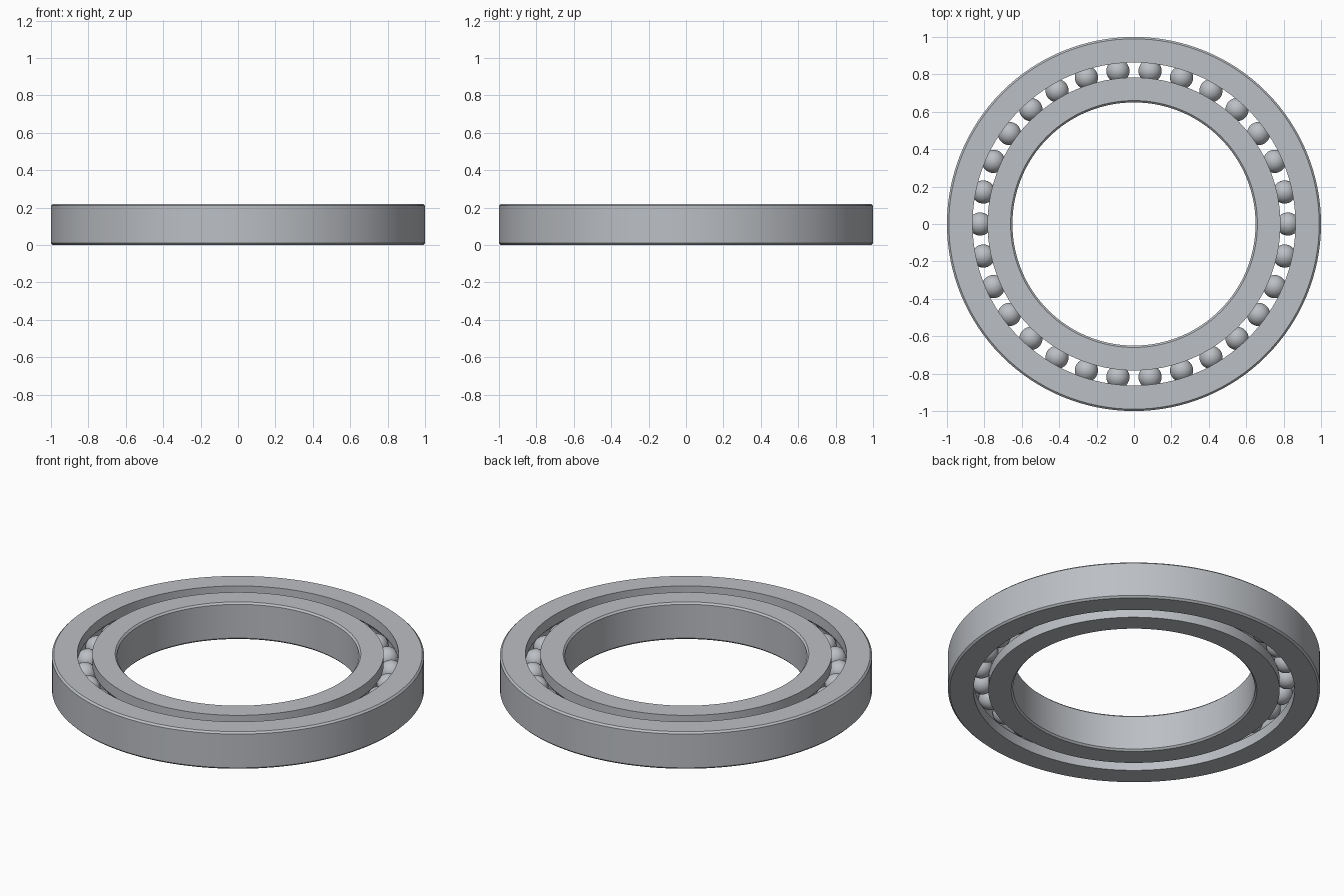
import bpy
import bmesh
from math import pi, sin, cos, asin, sqrt, radians
from mathutils import Matrix

HEIGHT = 0.22
MID = HEIGHT / 2
BEVEL = 0.01
PITCH = 0.823       # radius of the circle of ball centres
HALF_GAP = 0.04     # half the open gap between the rings
BALL_R = 0.062
GROOVE_R = 0.063
BALLS = 30
SEGMENTS = 128

if "Cube" in bpy.data.objects:
    bpy.data.objects.remove(bpy.data.objects["Cube"], do_unlink=True)

steel = bpy.data.materials.new("brushed steel")
steel.use_nodes = True
colour = (0.50, 0.52, 0.55, 1)
steel.diffuse_color = colour
steel.node_tree.nodes["Principled BSDF"].inputs["Base Color"].default_value = colour


def finish(bm, name):
    """Turn a bmesh into a smooth shaded steel object."""
    mesh = bpy.data.meshes.new(name)
    bm.to_mesh(mesh)
    bm.free()
    mesh.materials.append(steel)
    obj = bpy.data.objects.new(name, mesh)
    bpy.context.collection.objects.link(obj)
    bpy.ops.object.select_all(action="DESELECT")
    obj.select_set(True)
    bpy.context.view_layer.objects.active = obj
    bpy.ops.object.shade_smooth_by_angle(angle=radians(30))
    return obj


def race(name, rim, side):
    """Lathe a ring: chamfered at the rim, grooved on the face towards the balls."""
    wall = PITCH + side * HALF_GAP
    inset = rim - side * BEVEL
    profile = [(wall, 0), (inset, 0), (rim, BEVEL),
               (rim, HEIGHT - BEVEL), (inset, HEIGHT), (wall, HEIGHT)]
    # Arc of the ball groove, from its top edge to its bottom edge
    spread = pi / 2 - asin(HALF_GAP / GROOVE_R)
    steps = 12
    for i in range(steps + 1):
        a = spread * (1 - 2 * i / steps)
        profile.append((PITCH + side * GROOVE_R * cos(a), MID + GROOVE_R * sin(a)))

    bm = bmesh.new()
    verts = [bm.verts.new((r, 0, z)) for r, z in profile]
    edges = [bm.edges.new((v, verts[i - 1])) for i, v in enumerate(verts)]
    bmesh.ops.spin(bm, geom=verts + edges, cent=(0, 0, 0), axis=(0, 0, 1),
                   angle=2 * pi, steps=SEGMENTS, use_merge=True)
    bmesh.ops.remove_doubles(bm, verts=bm.verts, dist=0.00001)
    bmesh.ops.recalc_face_normals(bm, faces=bm.faces)
    return finish(bm, name)


# Outer and inner rings
race("outer_ring", 1.0, 1)
race("inner_ring", 0.65, -1)

# Balls evenly spaced in the groove
for n in range(BALLS):
    a = 2 * pi * n / BALLS
    bm = bmesh.new()
    bmesh.ops.create_uvsphere(bm, u_segments=32, v_segments=16, radius=BALL_R,
                              matrix=Matrix.Translation((PITCH * cos(a), PITCH * sin(a), MID)))
    finish(bm, f"ball_{n + 1}")
